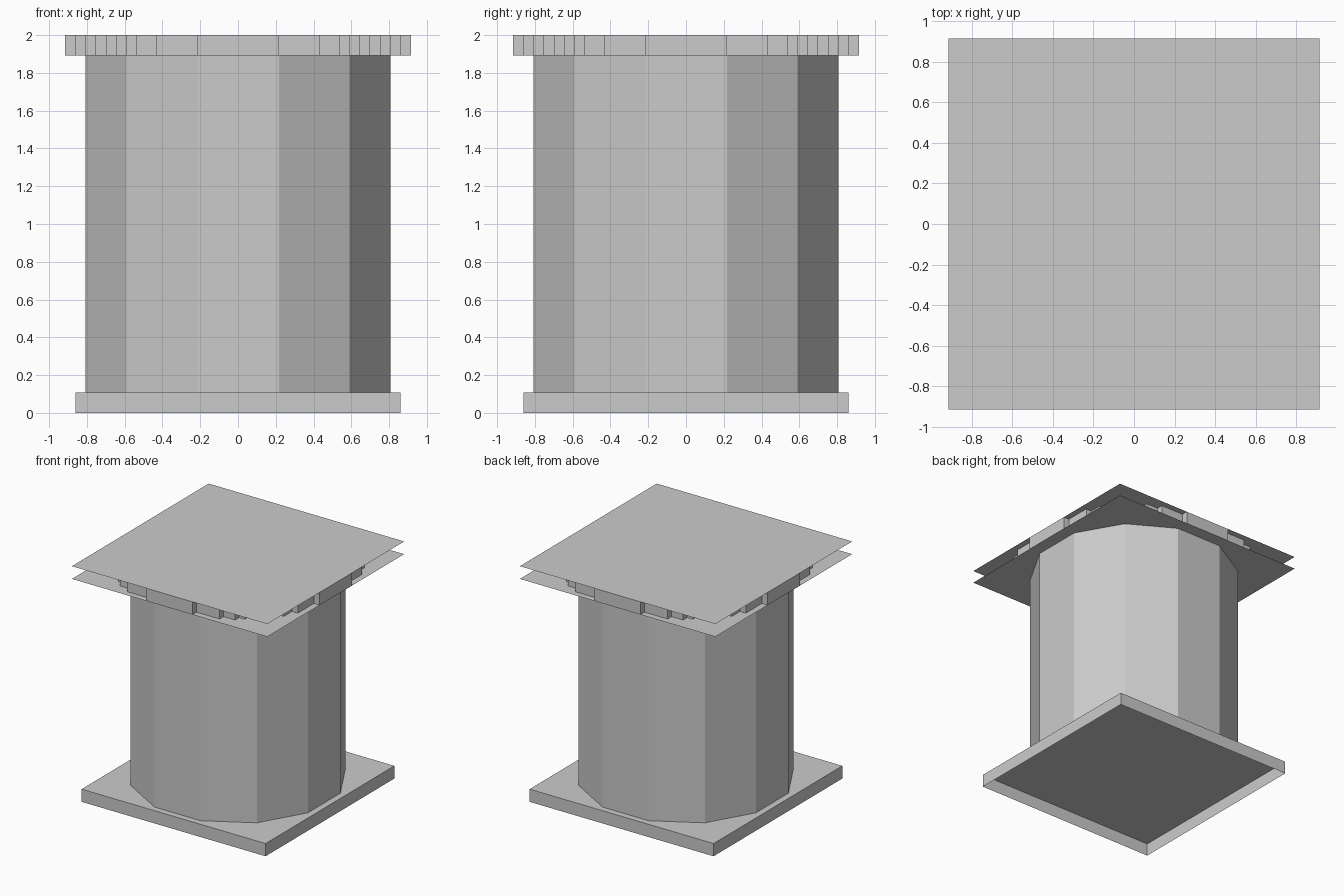
import bpy, bmesh, math

if "Cube" in bpy.data.objects:
    bpy.data.objects.remove(bpy.data.objects["Cube"])

P = 0.0538          # one grid unit of the stepped design
H = 2.0
T = 2 * P           # thickness of base and cap


def mesh_object(name, build):
    bm = bmesh.new()
    build(bm)
    mesh = bpy.data.meshes.new(name)
    bm.to_mesh(mesh)
    bm.free()
    obj = bpy.data.objects.new(name, mesh)
    bpy.context.collection.objects.link(obj)
    return obj


def square(half):
    return [(-half, -half), (half, -half), (half, half), (-half, half)]


def plate(bm, pts, z, up=True):
    verts = [bm.verts.new((x, y, z)) for x, y in pts]
    bm.faces.new(verts if up else verts[::-1])


def walls(bm, pts, z0, z1):
    # pts run counter-clockwise so the faces point outward
    lo = [bm.verts.new((x, y, z0)) for x, y in pts]
    hi = [bm.verts.new((x, y, z1)) for x, y in pts]
    n = len(pts)
    for i in range(n):
        j = (i + 1) % n
        bm.faces.new((lo[i], lo[j], hi[j], hi[i]))


# Base: shallow square tray, open underneath
def build_base(bm):
    walls(bm, square(16 * P), 0, T)
    plate(bm, square(16 * P), T)


mesh_object("base", build_base)


# Column: twelve flat sides, one facing each axis
def build_column(bm):
    r = 15 * P / math.cos(math.radians(15))
    pts = [(r * math.cos(math.radians(15 + 30 * i)),
            r * math.sin(math.radians(15 + 30 * i))) for i in range(12)]
    walls(bm, pts, T, H - T)


mesh_object("column", build_column)

# Cap: two thin square sheets
mesh_object("cap_lower_sheet", lambda bm: plate(bm, square(17 * P), H - T))
mesh_object("cap_upper_sheet", lambda bm: plate(bm, square(17 * P), H))


# Cap rim: stepped circle between the sheets
def build_rim(bm):
    corners = [(17, 4), (16, 8), (15, 10), (14, 11), (13, 12),
               (12, 13), (11, 14), (10, 15), (8, 16), (4, 17)]
    quarter = []
    for i, (x, y) in enumerate(corners):
        quarter.append((x * P, y * P))
        if i + 1 < len(corners):
            quarter.append((corners[i + 1][0] * P, y * P))
    pts = []
    for _ in range(4):
        pts += quarter
        quarter = [(-y, x) for x, y in quarter]
    walls(bm, pts, H - T, H)


mesh_object("cap_rim", build_rim)
